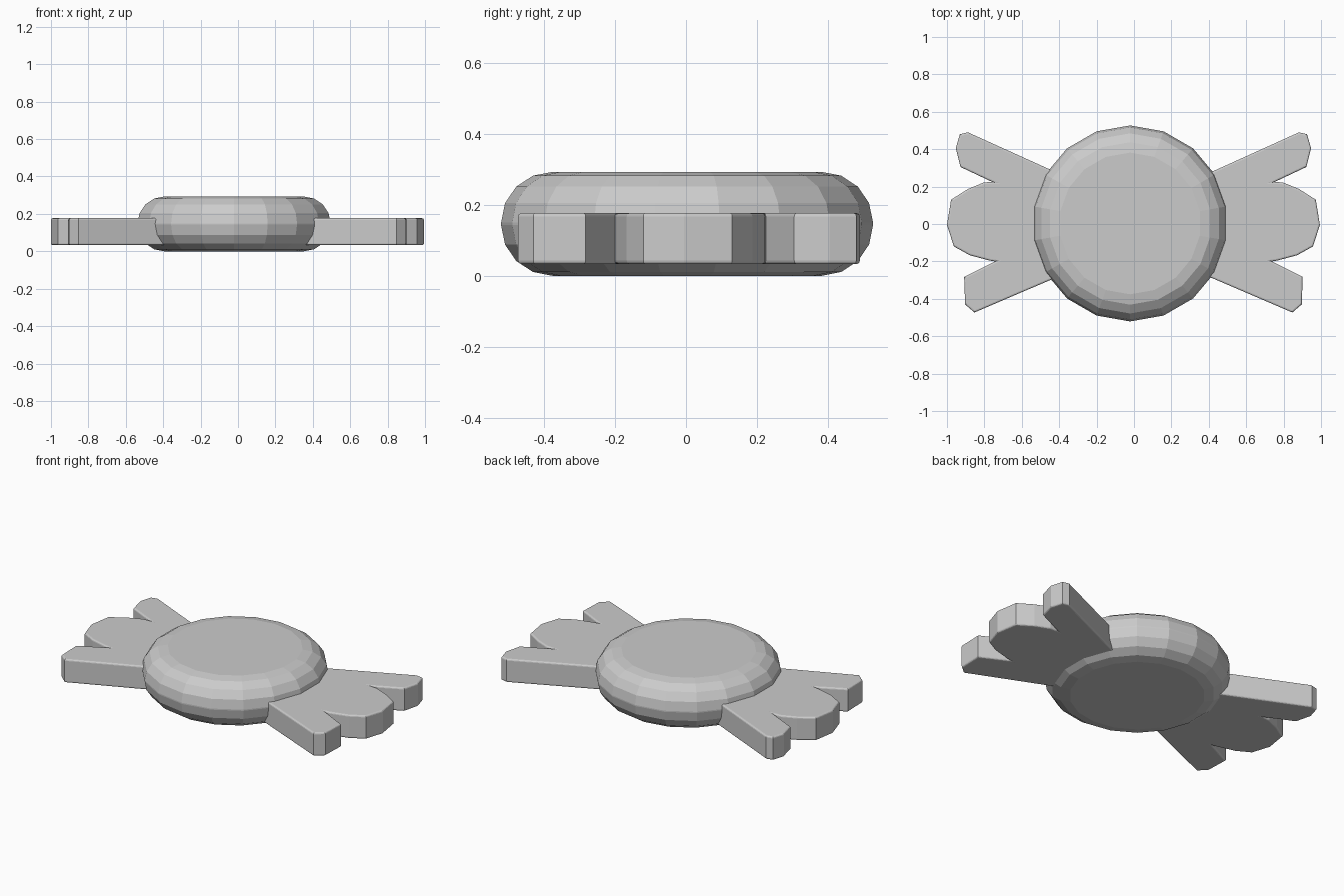
import bpy
import bmesh
from math import pi, sin, cos

if "Cube" in bpy.data.objects:
    bpy.data.objects.remove(bpy.data.objects["Cube"])

grey = bpy.data.materials.new("plain grey")
grey.use_nodes = True
grey.diffuse_color = (0.6, 0.6, 0.6, 1)
grey.node_tree.nodes["Principled BSDF"].inputs["Base Color"].default_value = (0.6, 0.6, 0.6, 1)


def rounded_plate(name, outline, bottom, top, bevel, segments):
    """Extrude a flat outline and round its upper and lower rims."""
    bm = bmesh.new()
    base = bm.faces.new([bm.verts.new((x, y, bottom)) for x, y in outline])
    lid = bmesh.ops.extrude_face_region(bm, geom=[base], use_keep_orig=True)["geom"]
    raised = [v for v in lid if isinstance(v, bmesh.types.BMVert)]
    bmesh.ops.translate(bm, verts=raised, vec=(0, 0, top - bottom))
    bmesh.ops.recalc_face_normals(bm, faces=bm.faces)
    rims = [e for e in bm.edges if abs(e.verts[0].co.z - e.verts[1].co.z) < 0.001]
    bmesh.ops.bevel(bm, geom=rims, offset=bevel, segments=segments,
                    profile=0.5, affect='EDGES', clamp_overlap=True)
    bmesh.ops.recalc_face_normals(bm, faces=bm.faces)
    mesh = bpy.data.meshes.new(name)
    bm.to_mesh(mesh)
    bm.free()
    mesh.materials.append(grey)
    obj = bpy.data.objects.new(name, mesh)
    bpy.context.collection.objects.link(obj)
    return obj


# Round pillow-edged body
SIDES, RADIUS = 18, 0.524
circle = [(-0.021 + RADIUS * sin(2 * pi * i / SIDES),
           0.003 + RADIUS * cos(2 * pi * i / SIDES)) for i in range(SIDES)]
rounded_plate("body_disc", circle, 0, 0.293, 0.143, 4)

# Three-lobed fins, one on each side
fin = [(0.2, 0.18), (0.885, 0.49), (0.928, 0.48), (0.95, 0.405), (0.925, 0.305),
       (0.755, 0.225), (0.80, 0.222), (0.885, 0.187), (0.975, 0.13), (0.997, -0.005),
       (0.96, -0.12), (0.875, -0.167), (0.77, -0.195), (0.74, -0.2), (0.905, -0.283),
       (0.90, -0.43), (0.85, -0.473), (0.2, -0.195)]
for side, name in ((1, "left_fin"), (-1, "right_fin")):
    rounded_plate(name, [(side * x - 0.003, y) for x, y in fin], 0.033, 0.177, 0.035, 3)
